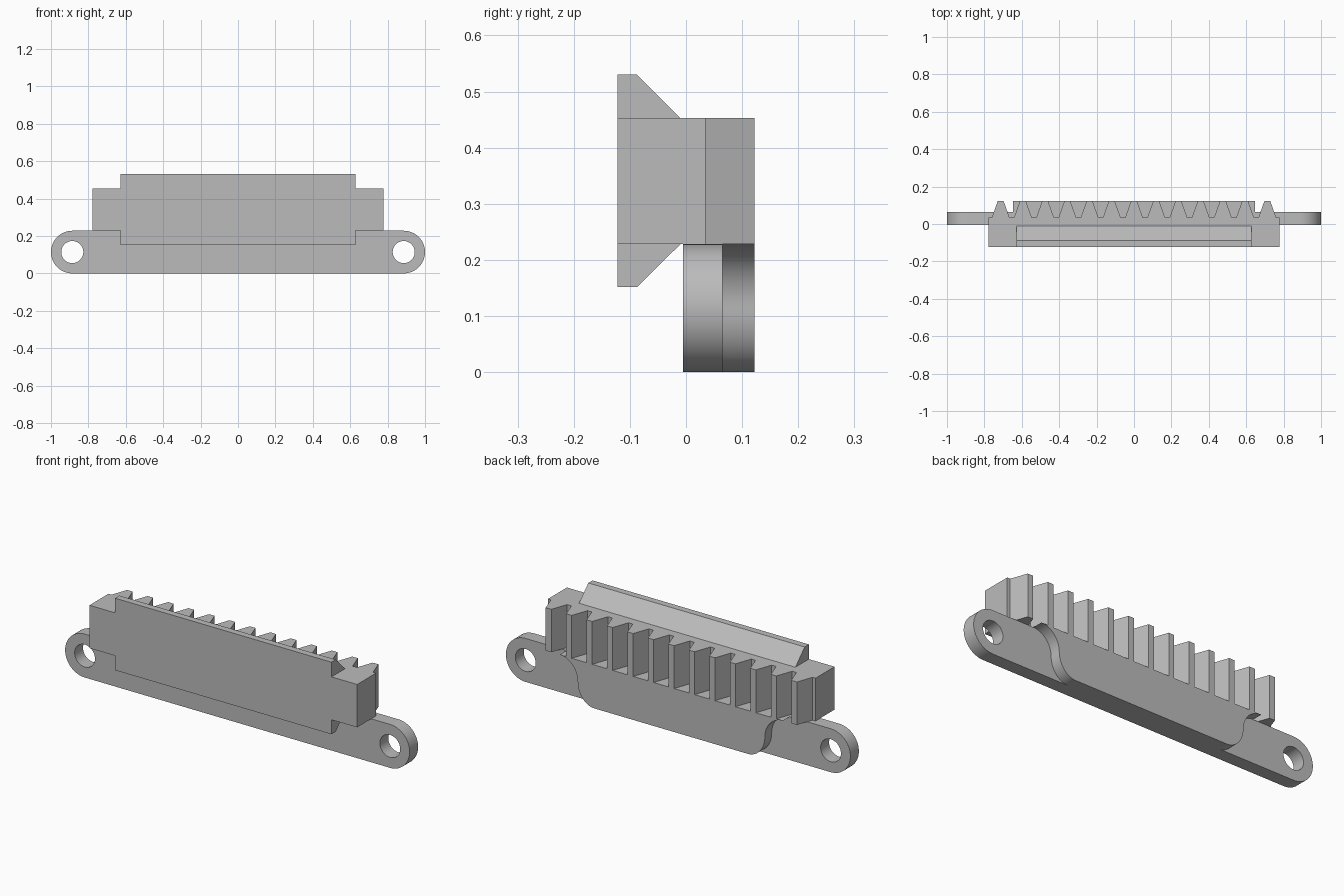
import bpy
import bmesh
from math import sin, cos, pi
from mathutils import Vector

if "Cube" in bpy.data.objects:
    bpy.data.objects.remove(bpy.data.objects["Cube"], do_unlink=True)

GREY = (0.5, 0.5, 0.5, 1.0)
grey = bpy.data.materials.new("plain grey")
grey.use_nodes = True
grey.diffuse_color = GREY
grey.node_tree.nodes["Principled BSDF"].inputs["Base Color"].default_value = GREY


def prism(name, points, direction):
    """Extrude a closed outline of 3D points along a direction."""
    bm = bmesh.new()
    face = bm.faces.new([bm.verts.new(p) for p in points])
    result = bmesh.ops.extrude_face_region(bm, geom=[face])
    moved = [v for v in result["geom"] if isinstance(v, bmesh.types.BMVert)]
    bmesh.ops.translate(bm, verts=moved, vec=Vector(direction))
    bmesh.ops.recalc_face_normals(bm, faces=bm.faces)
    mesh = bpy.data.meshes.new(name)
    bm.to_mesh(mesh)
    bm.free()
    mesh.materials.append(grey)
    obj = bpy.data.objects.new(name, mesh)
    bpy.context.collection.objects.link(obj)
    return obj


def select(obj):
    bpy.ops.object.select_all(action="DESELECT")
    obj.select_set(True)
    bpy.context.view_layer.objects.active = obj


def smooth(obj):
    select(obj)
    bpy.ops.object.shade_smooth_by_angle(angle=pi / 6)


def arc(cx, cz, rx, rz, start, end, steps):
    angles = [start + (end - start) * i / steps for i in range(steps + 1)]
    return [(cx + rx * cos(a), cz + rz * sin(a)) for a in angles]


def at_y(outline, y):
    return [(x, y, z) for x, z in outline]


R = 0.114            # half the height of the mounting plate
HOLE_X = 1 - R
BACK, FRONT = 0.122, -0.122
RACK_LOW, RACK_HIGH = 2 * R, 0.453

# Mounting plate with rounded ends and two screw holes
outline = arc(HOLE_X, R, R, R, -pi / 2, pi / 2, 32)
outline += arc(-HOLE_X, R, R, R, pi / 2, 3 * pi / 2, 32)
plate = prism("mounting_plate", at_y(outline, -0.005), (0, 0.07, 0))
for side in (-1, 1):
    ring = arc(side * HOLE_X, R, 0.059, 0.059, 0, 2 * pi, 48)[:-1]
    cutter = prism("hole_cutter", at_y(ring, -0.1), (0, 0.3, 0))
    cutter.hide_render = True
    cut = plate.modifiers.new("hole", "BOOLEAN")
    cut.operation = "DIFFERENCE"
    cut.solver = "EXACT"
    cut.object = cutter
    select(plate)
    bpy.ops.object.modifier_apply(modifier=cut.name)
    bpy.data.objects.remove(cutter, do_unlink=True)
smooth(plate)

# Thick back pad: S-shaped ends, hollow above and rounded below
waist, half_top, half_bottom = 0.543, 0.648, 0.445
half = arc(half_bottom, R, waist - half_bottom, R, -pi / 2, 0, 16)
half += arc(half_top, R, half_top - waist, R, pi, pi / 2, 16)[1:]
pad_outline = half + [(-x, z) for x, z in reversed(half)]
smooth(prism("back_pad", at_y(pad_outline, 0.065), (0, BACK - 0.065, 0)))

# Toothed rack, teeth pointing to the back
PITCH, TEETH, ROOT_Y = 0.1188, 13, 0.035
RACK_HALF = 0.777
profile = [(RACK_HALF, FRONT), (-RACK_HALF, FRONT), (-RACK_HALF, ROOT_Y)]
for i in range(TEETH):
    x = (i - (TEETH - 1) / 2) * PITCH
    profile += [(x - 0.047, ROOT_Y), (x - 0.016, BACK),
                (x + 0.016, BACK), (x + 0.047, ROOT_Y)]
profile.append((RACK_HALF, ROOT_Y))
prism("toothed_rack", [(x, y, RACK_LOW) for x, y in profile],
      (0, 0, RACK_HIGH - RACK_LOW))

# Front guide rail with bevelled lips above and below the rack
RAIL_HALF = 0.628
section = [(FRONT, 0.152), (-0.087, 0.152), (-0.01, RACK_LOW),
           (-0.01, RACK_HIGH), (-0.087, 0.53), (FRONT, 0.53)]
prism("guide_rail", [(-RAIL_HALF, y, z) for y, z in section],
      (2 * RAIL_HALF, 0, 0))
